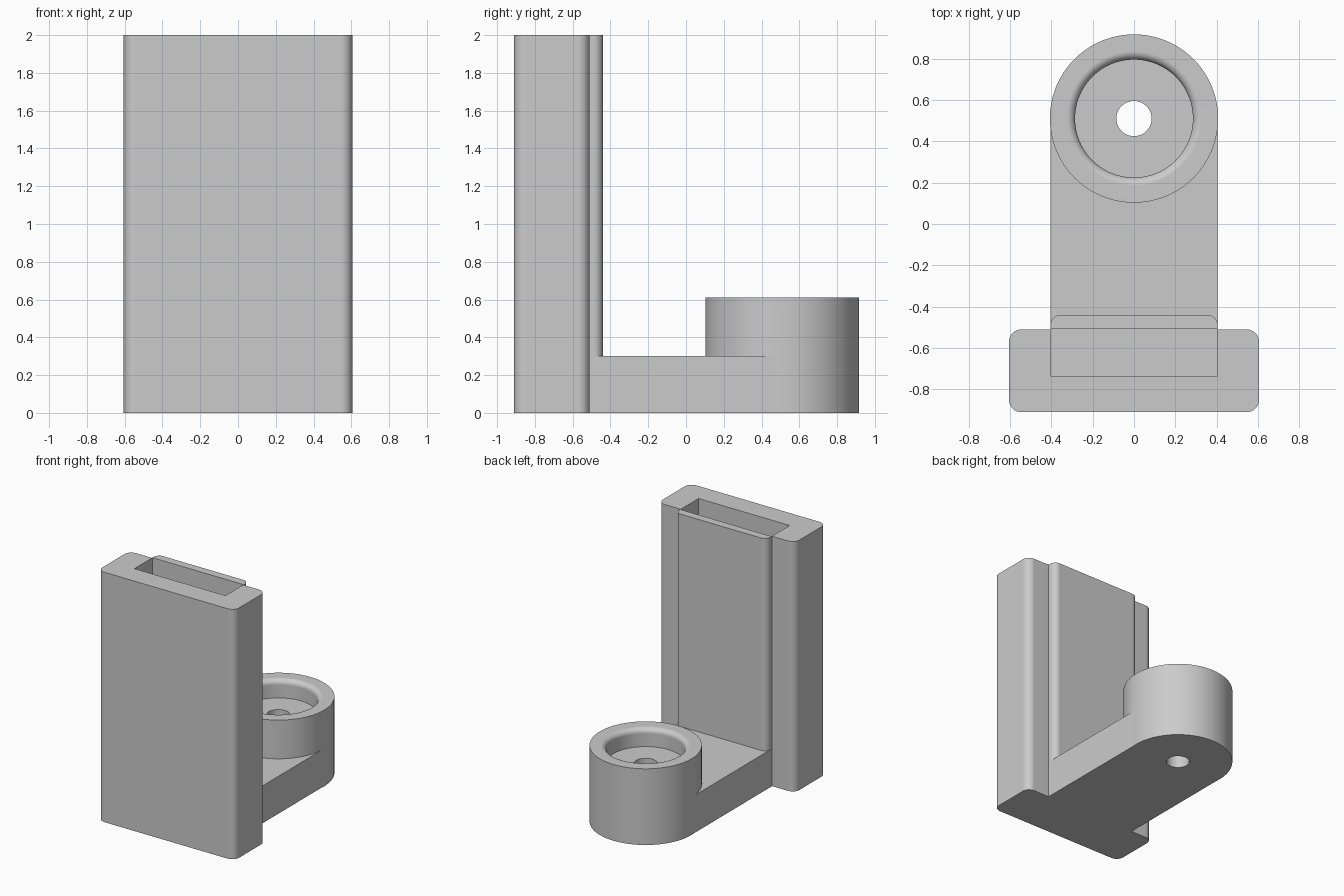
import bpy, bmesh, math
from mathutils import Matrix, Vector

cube = bpy.data.objects.get("Cube")
if cube:
    bpy.data.objects.remove(cube, do_unlink=True)

grey = bpy.data.materials.new("light grey")
grey.use_nodes = True
grey.diffuse_color = (0.6, 0.6, 0.6, 1)
grey.node_tree.nodes["Principled BSDF"].inputs["Base Color"].default_value = (0.6, 0.6, 0.6, 1)


def finish(name, bm):
    bmesh.ops.recalc_face_normals(bm, faces=bm.faces)
    mesh = bpy.data.meshes.new(name)
    bm.to_mesh(mesh)
    bm.free()
    mesh.materials.append(grey)
    obj = bpy.data.objects.new(name, mesh)
    bpy.context.collection.objects.link(obj)
    return obj


def block(name, half_x, y0, y1, z0, z1, radius=0, round_front=True):
    """Box centred on x, with its upright edges optionally rounded."""
    bm = bmesh.new()
    bmesh.ops.create_cube(bm, size=1)
    for v in bm.verts:
        v.co = Vector((v.co.x * 2 * half_x,
                       y0 + (v.co.y + 0.5) * (y1 - y0),
                       z0 + (v.co.z + 0.5) * (z1 - z0)))
    if radius:
        mid = (y0 + y1) / 2
        upright = [e for e in bm.edges
                   if abs(e.verts[0].co.z - e.verts[1].co.z) > 0.01
                   and (round_front or e.verts[0].co.y > mid)]
        bmesh.ops.bevel(bm, geom=upright, offset=radius, segments=8,
                        profile=0.5, affect='EDGES')
    return finish(name, bm)


def lathe(name, profile, y, steps=96):
    """Turn an (r, z) profile that starts and ends on the axis."""
    bm = bmesh.new()
    verts = [bm.verts.new((r, 0, z)) for r, z in profile]
    edges = [bm.edges.new(pair) for pair in zip(verts, verts[1:])]
    bmesh.ops.spin(bm, geom=verts + edges, axis=(0, 0, 1), cent=(0, 0, 0),
                   angle=math.tau, steps=steps)
    bmesh.ops.remove_doubles(bm, verts=bm.verts, dist=1e-5)
    bmesh.ops.transform(bm, matrix=Matrix.Translation((0, y, 0)), verts=bm.verts)
    return finish(name, bm)


def combine(target, tool, operation):
    mod = target.modifiers.new(operation.lower(), 'BOOLEAN')
    mod.operation = operation
    mod.solver = 'EXACT'
    mod.object = tool
    tool.hide_render = True
    bpy.context.view_layer.objects.active = target
    bpy.ops.object.modifier_apply(modifier=mod.name)
    bpy.data.objects.remove(tool, do_unlink=True)


BOSS_Y, BOSS_TOP, SEAT_Z = 0.51, 0.61, 0.465
BORE, FILLET = 0.285, 0.04

# Upright holder, its rear rib, the foot arm and the round boss
bracket = block("holder_bracket", 0.605, -0.91, -0.51, 0, 2, 0.06)
rib = block("rear_rib", 0.405, -0.65, -0.44, 0, 2, 0.05, round_front=False)
arm = block("foot_arm", 0.405, -0.6, BOSS_Y, 0, 0.3)
boss = lathe("round_boss", [(0, 0), (0.407, 0), (0.407, BOSS_TOP), (0, BOSS_TOP)], BOSS_Y)
for part in (rib, arm, boss):
    combine(bracket, part, 'UNION')

# Deep slot open at the top
slot = block("slot_cutter", 0.403, -0.735, -0.505, 0.2, 2.2)
combine(bracket, slot, 'DIFFERENCE')

# Through hole and counterbore with a rounded lip
lip = []
for i in range(9):
    a = math.pi / 2 * i / 8
    lip.append((BORE + FILLET * (1 - math.cos(a)),
                BOSS_TOP - FILLET + FILLET * math.sin(a)))
hole = [(0, -0.2), (0.085, -0.2), (0.085, SEAT_Z), (BORE, SEAT_Z)]
top = [(BORE + FILLET, 0.8), (0, 0.8)]
combine(bracket, lathe("bore_cutter", hole + lip + top, BOSS_Y), 'DIFFERENCE')

# Smooth the rounded surfaces and keep flat faces flat
bpy.ops.object.select_all(action='DESELECT')
bracket.select_set(True)
bpy.context.view_layer.objects.active = bracket
bpy.ops.object.shade_smooth_by_angle(angle=math.radians(30))
normals = bracket.modifiers.new("flat_normals", 'WEIGHTED_NORMAL')
normals.keep_sharp = True
